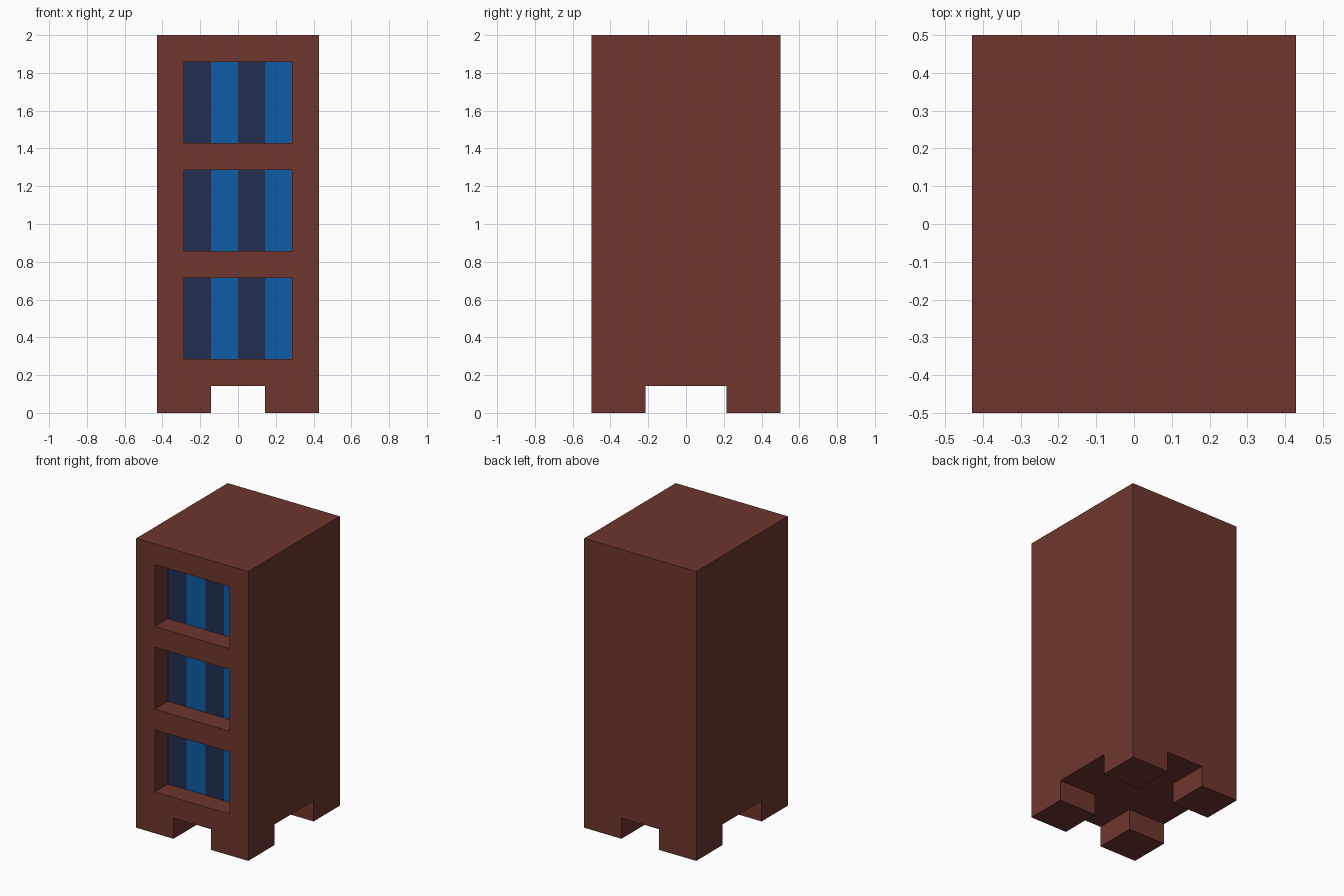
import bpy
import bmesh
from mathutils import Matrix, Vector

U = 1 / 7                      # building unit: 6 wide, 7 deep, 14 tall
FRONT = -3.5 * U
RECESS = FRONT + U             # depth of the shelf backs

cube = bpy.data.objects.get("Cube")
if cube:
    bpy.data.objects.remove(cube, do_unlink=True)


def material(name, rgb):
    mat = bpy.data.materials.new(name)
    mat.use_nodes = True
    mat.diffuse_color = (*rgb, 1)
    bsdf = next(n for n in mat.node_tree.nodes if n.type == 'BSDF_PRINCIPLED')
    bsdf.inputs["Base Color"].default_value = (*rgb, 1)
    bsdf.inputs["Roughness"].default_value = 0.8
    return mat


def box(name, low, high):
    """Box between two corners given in building units."""
    low, high = Vector(low) * U, Vector(high) * U
    bm = bmesh.new()
    place = Matrix.Translation((low + high) / 2) @ Matrix.Diagonal((*(high - low), 1))
    bmesh.ops.create_cube(bm, size=1, matrix=place)
    mesh = bpy.data.meshes.new(name)
    bm.to_mesh(mesh)
    bm.free()
    obj = bpy.data.objects.new(name, mesh)
    bpy.context.collection.objects.link(obj)
    return obj


def cut(target, low, high):
    """Subtract a box from the target and discard the cutter."""
    cutter = box("cutter", low, high)
    cutter.hide_render = True
    mod = target.modifiers.new("cut", 'BOOLEAN')
    mod.operation = 'DIFFERENCE'
    mod.solver = 'EXACT'
    mod.object = cutter
    bpy.context.view_layer.objects.active = target
    bpy.ops.object.modifier_apply(modifier=mod.name)
    bpy.data.objects.remove(cutter, do_unlink=True)


# Solid wooden case
case = box("bookcase", (-3, -3.5, 0), (3, 3.5, 14))

# Crossing channels under the case leave four corner feet
cut(case, (-1, -5, -1), (1, 5, 1))
cut(case, (-4, -1.5, -1), (4, 1.5, 1))

# Three shelf recesses in the front
for z in (2, 6, 10):
    cut(case, (-2, -4.5, z), (2, -2.5, z + 3))

mesh = case.data
mesh.materials.clear()
for mat in (material("brown wood", (0.156, 0.037, 0.027)),
            material("navy books", (0.016, 0.028, 0.086)),
            material("blue books", (0.004, 0.107, 0.381))):
    mesh.materials.append(mat)

# Split the shelf backs into book stripes and colour them alternately
bm = bmesh.new()
bm.from_mesh(mesh)


def shelf_backs():
    return [f for f in bm.faces if f.normal.y < -0.9
            and abs(f.calc_center_median().y - RECESS) < 0.01
            and f.calc_center_median().z > U * 1.5]


for x in (-1, 0, 1):
    faces = shelf_backs()
    edges = {e for f in faces for e in f.edges}
    verts = {v for f in faces for v in f.verts}
    bmesh.ops.bisect_plane(bm, geom=faces + list(edges) + list(verts),
                           plane_co=(x * U, 0, 0), plane_no=(1, 0, 0))
    bm.normal_update()
for f in bm.faces:
    f.material_index = 0
    f.smooth = False
for f in shelf_backs():
    column = int(f.calc_center_median().x / U + 2)
    f.material_index = 1 + column % 2
bm.to_mesh(mesh)
bm.free()
